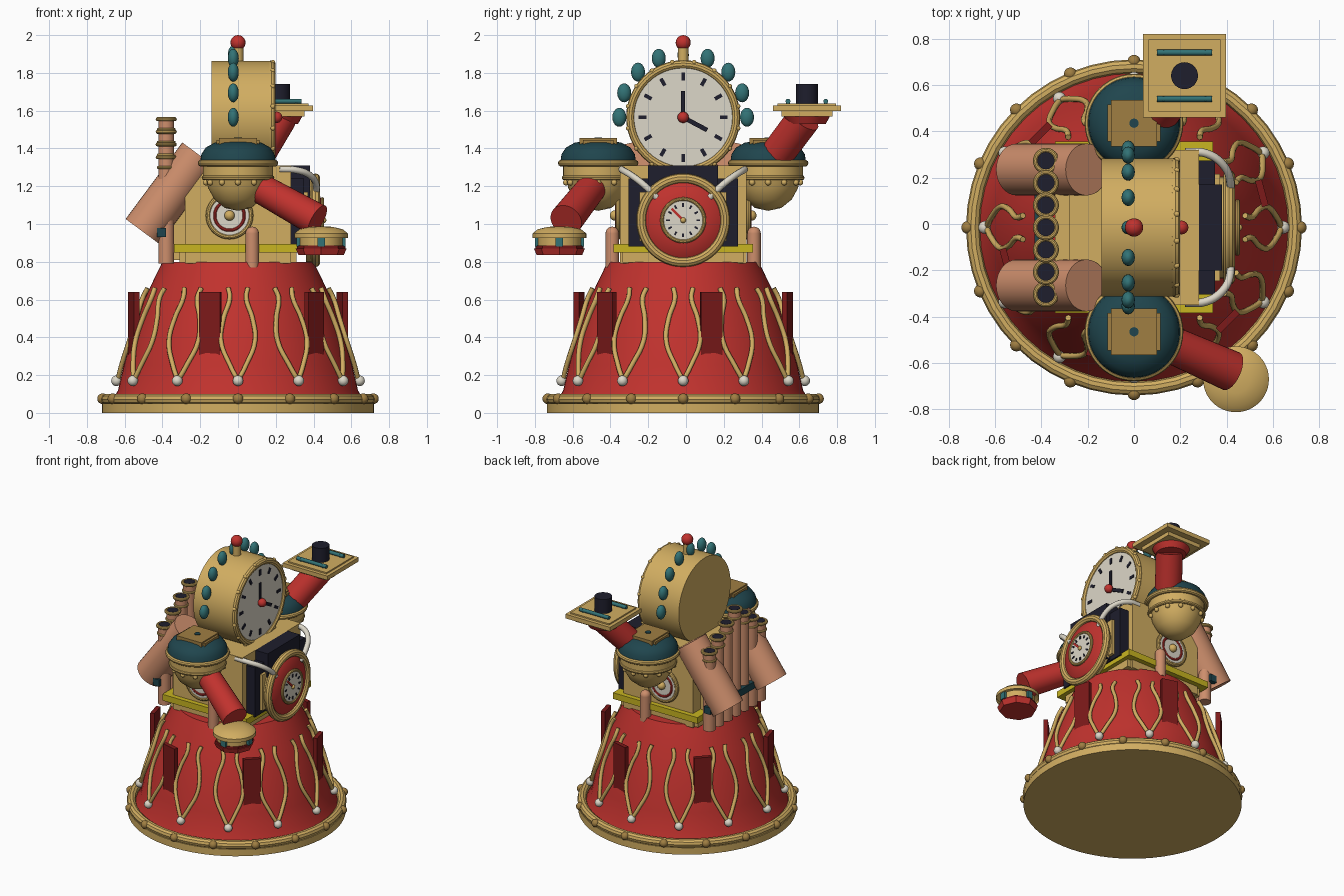
import bpy
import bmesh
from math import sin, cos, pi, radians
from mathutils import Vector, Matrix, Euler

old = bpy.data.objects.get("Cube")
if old:
    bpy.data.objects.remove(old)

SHIFT = Vector((0, -0.015, 0))


def material(name, r, g, b):
    m = bpy.data.materials.new(name)
    m.use_nodes = True
    m.diffuse_color = (r, g, b, 1)
    m.node_tree.nodes["Principled BSDF"].inputs["Base Color"].default_value = (r, g, b, 1)
    return m


GOLD = material("gold", .64, .42, .12)
BRONZE = material("dark gold", .35, .21, .055)
RED = material("red", .53, .032, .027)
MAROON = material("maroon", .2, .01, .01)
PETROL = material("dark teal", .014, .06, .075)
TEAL = material("teal", .032, .17, .18)
CREAM = material("cream", .72, .68, .58)
BLACK = material("near black", .013, .013, .026)
COPPER = material("copper", .61, .27, .15)
YELLOW = material("yellow", .58, .46, .015)


def finish(name, bm, mat):
    bmesh.ops.recalc_face_normals(bm, faces=bm.faces[:])
    me = bpy.data.meshes.new(name)
    bm.to_mesh(me)
    bm.free()
    me.materials.append(mat)
    me.shade_smooth()
    me.set_sharp_from_angle(angle=radians(35))
    ob = bpy.data.objects.new(name, me)
    ob.location = SHIFT
    bpy.context.collection.objects.link(ob)
    return ob


def box(name, mat, center, size, rot=(0, 0, 0)):
    bm = bmesh.new()
    m = Matrix.Translation(center) @ Euler(rot).to_matrix().to_4x4() @ Matrix.Diagonal((*size, 1))
    bmesh.ops.create_cube(bm, size=1, matrix=m)
    return finish(name, bm, mat)


def rod(name, mat, a, b, r1, r2=None, sides=32):
    a, b = Vector(a), Vector(b)
    d = b - a
    bm = bmesh.new()
    m = Matrix.Translation((a + b) / 2) @ d.to_track_quat("Z", "Y").to_matrix().to_4x4()
    bmesh.ops.create_cone(bm, cap_ends=True, segments=sides, radius1=r1,
                          radius2=r1 if r2 is None else r2, depth=d.length, matrix=m)
    return finish(name, bm, mat)


def ball(name, mat, center, radii, seg=16):
    if not isinstance(radii, tuple):
        radii = (radii,) * 3
    bm = bmesh.new()
    m = Matrix.Translation(center) @ Matrix.Diagonal((*radii, 1))
    bmesh.ops.create_uvsphere(bm, u_segments=seg, v_segments=seg // 2 + 2, radius=1, matrix=m)
    return finish(name, bm, mat)


def lathe(name, mat, profile, center=(0, 0, 0), axis="Z", steps=48):
    """Spin (radius, height) points around an axis."""
    bm = bmesh.new()
    verts = [bm.verts.new((r, 0, h)) for r, h in profile]
    edges = [bm.edges.new(p) for p in zip(verts, verts[1:])]
    bmesh.ops.spin(bm, geom=verts + edges, cent=(0, 0, 0), axis=(0, 0, 1),
                   angle=2 * pi, steps=steps, use_merge=True)
    bmesh.ops.remove_doubles(bm, verts=bm.verts[:], dist=1e-4)
    turn = Vector({"X": (1, 0, 0), "Y": (0, 1, 0), "Z": (0, 0, 1)}[axis]).to_track_quat("Z", "Y")
    bm.transform(Matrix.Translation(center) @ turn.to_matrix().to_4x4())
    return finish(name, bm, mat)


def ring(name, mat, center, major, minor, axis="Z"):
    pts = [(major + minor * cos(i * pi / 5), minor * sin(i * pi / 5)) for i in range(11)]
    return lathe(name, mat, pts, center, axis)


def tube(name, mat, points, radius):
    cu = bpy.data.curves.new(name, "CURVE")
    cu.dimensions = "3D"
    cu.bevel_depth, cu.bevel_resolution, cu.resolution_u = radius, 2, 5
    cu.use_fill_caps = True
    sp = cu.splines.new("BEZIER")
    sp.bezier_points.add(len(points) - 1)
    for bp, p in zip(sp.bezier_points, points):
        bp.co = p
        bp.handle_left_type = bp.handle_right_type = "AUTO"
    cu.materials.append(mat)
    ob = bpy.data.objects.new(name, cu)
    ob.location = SHIFT
    bpy.context.collection.objects.link(ob)


def polar(r, a, z):
    return Vector((r * cos(a), r * sin(a), z))


# Base plate with studded rim
rod("base_plate", GOLD, (0, 0, 0), (0, 0, .05), .72, sides=64)
ring("base_rim", GOLD, (0, 0, .072), .695, .03)
for i in range(16):
    ball("rim_stud", BRONZE, polar(.717, i * pi / 8, .075), .028)

# Bell-shaped skirt
BELL = [(.68, .04), (.635, .12), (.605, .25), (.566, .39), (.497, .6), (.4, .8)]


def bell_radius(z):
    for (r0, z0), (r1, z1) in zip(BELL, BELL[1:]):
        if z <= z1:
            return r0 + (r1 - r0) * (z - z0) / (z1 - z0)
    return BELL[-1][0]


lathe("skirt", RED, BELL + [(0, .8)], steps=64)
LEAF = [(.17, 0), (.25, .04), (.38, .088), (.5, .075), (.61, .042), (.66, .05)]
for i in range(12):
    a = i * pi / 6
    for s in (1, -1):
        tube("skirt_loop", GOLD,
             [polar(bell_radius(z) + .014, a + s * w / bell_radius(z), z) for z, w in LEAF], .013)
    ball("loop_bead", CREAM, polar(bell_radius(.17) + .02, a, .17), .028)
for i in range(6):
    a = radians(15 + 60 * i)
    box("skirt_panel", MAROON, polar(.571, a, .445), (.03, .116, .39), (0, 0, a))

# Body box
box("body", GOLD, (0, 0, 1.05), (.56, .67, .52))
box("body_foot", GOLD, (0, 0, .83), (.62, .64, .07))
box("body_ledge", YELLOW, (0, 0, .872), (.68, .74, .045))
box("body_back", GOLD, (-.29, 0, 1.03), (.1, .5, .44))
box("front_panel", BLACK, (.31, 0, 1.06), (.08, .58, .36))
box("front_panel_tall", BLACK, (.33, 0, 1.1), (.1, .37, .42))
box("front_panel_trim", GOLD, (.325, 0, 1.04), (.09, .46, .26))

# Front gauge
rod("gauge_mount", GOLD, (.36, 0, 1.02), (.4, 0, 1.02), .22, sides=48)
lathe("gauge_dish", RED, [(.22, 0), (.2, .02), (.11, .045), (0, .045)], (.395, 0, 1.02), "X")
ring("gauge_rim", GOLD, (.41, 0, 1.02), .222, .026, "X")
rod("gauge_face", CREAM, (.43, 0, 1.02), (.45, 0, 1.02), .11)
ring("gauge_bezel", GOLD, (.447, 0, 1.02), .112, .01, "X")
box("gauge_hand", RED, (.453, -.03, 1.05), (.006, .09, .014), (-pi / 4, 0, 0))
ball("gauge_pin", GOLD, (.453, 0, 1.02), .015)


def ticks(name, center, radius, length, width):
    for i in range(12):
        a = i * pi / 6
        pos = Vector(center) + Vector((0, sin(a), cos(a))) * radius
        box(name, BLACK, pos, (.008, width, length), (-a, 0, 0))


ticks("gauge_tick", (.451, 0, 1.02), .08, .02, .01)

# Clock drum and dial
C = 1.565
rod("clock_drum", GOLD, (-.14, 0, C), (.18, 0, C), .298, sides=64)
ring("clock_rim", GOLD, (.178, 0, C), .28, .022, "X")
rod("clock_face", CREAM, (.17, 0, C), (.186, 0, C), .262, sides=64)
ticks("clock_tick", (.187, 0, C), .215, .042, .02)
box("minute_hand", BLACK, (.19, 0, C + .07), (.008, .022, .14))
box("hour_hand", BLACK, (.19, .065, C - .035), (.008, .14, .024), (radians(-28), 0, 0))
ball("clock_pin", RED, (.205, 0, C), .03)
for i in range(16):
    a = (i + .5) * pi / 8
    ball("clock_rivet", GOLD, (.185, .296 * cos(a), C + .296 * sin(a)), .013, 10)
for i in range(9):
    a = i * pi / 8
    if i != 4:
        ball("crest_egg", TEAL, (-.025, .338 * cos(a), C + .338 * sin(a)), (.029, .037, .05))
ball("crest_egg_rear", TEAL, (-.025, 0, C + .33), (.029, .03, .05))
rod("finial_post", GOLD, (0, 0, 1.85), (0, 0, 1.94), .028)
ball("finial", RED, (0, 0, 1.96), .04)

for s in (1, -1):
    # Shoulder
    y = s * .45
    lathe("shoulder_bowl", GOLD, [(0, 1.07), (.07, 1.085), (.125, 1.13), (.158, 1.19),
                                  (.17, 1.24), (.185, 1.25), (.185, 1.33), (0, 1.33)], (0, y, 0))
    ring("shoulder_band", GOLD, (0, y, 1.322), .195, .018)
    ring("shoulder_lower_band", GOLD, (0, y, 1.245), .178, .014)
    for i in range(12):
        ball("shoulder_stud", GOLD, polar(.17, i * pi / 6, 1.22) + Vector((0, y, 0)), .016, 10)
    lathe("shoulder_dome", PETROL, [(.2, 1.33), (.194, 1.37), (.17, 1.405), (.125, 1.43),
                                    (.06, 1.442), (0, 1.445)], (0, y, 0))
    box("shoulder_tile", BRONZE, (0, y, 1.432), (.2, .2, .045))
    box("shoulder_tile_cross", BRONZE, (0, y, 1.428), (.23, .16, .035))
    rod("shoulder_dot", PETROL, (0, y, 1.45), (0, y, 1.459), .02, sides=16)
    box("shoulder_link", GOLD, (0, s * .33, 1.25), (.16, .1, .1))

    # Side gauge and stub pipe
    y = s * .345
    rod("side_gauge_face", CREAM, (-.045, s * .3, 1.045), (-.045, s * .355, 1.045), .11)
    ring("side_gauge_rim", GOLD, (-.045, y, 1.045), .112, .014, "Y")
    ring("side_gauge_red_ring", RED, (-.045, s * .352, 1.045), .078, .009, "Y")
    ball("side_gauge_pin", GOLD, (-.045, s * .36, 1.045), .028)
    rod("stub_pipe", COPPER, (.075, s * .375, .77), (.075, s * .375, .95), .036, sides=20)
    ball("stub_pipe_cap", COPPER, (.075, s * .375, .95), .036)

    # White hose from body to front panel
    tube("hose", CREAM, [(.22, s * .325, 1.29), (.31, s * .32, 1.285), (.385, s * .27, 1.255),
                         (.415, s * .2, 1.2), (.41, s * .14, 1.14)], .018)

    # Slanted rear bellows
    rod("bellows", COPPER, (-.505, s * .25, .96), (-.205, s * .25, 1.365), .112)

# Organ pipes
for i in range(-3, 4):
    y, top = i * .096, 1.56 - abs(i) * .067
    rod("organ_pipe", COPPER, (-.38, y, .79), (-.38, y, top), .042, sides=24)
    ring("pipe_lip", GOLD, (-.38, y, top - .005), .045, .011)
    ring("pipe_collar", GOLD, (-.38, y, top - .06), .042, .008)
    rod("pipe_mouth", BLACK, (-.38, y, top), (-.38, y, top + .004), .037, sides=24)
box("pipe_strap", PETROL, (-.405, 0, .955), (.05, .7, .05))

# Lowered arm with domed hand
rod("right_arm", RED, (.08, -.47, 1.21), (.42, -.62, 1.02), .078, .088)
HX, HY = .44, -.655
lathe("hand_dome", GOLD, [(.142, .925), (.142, .95), (.115, .972), (.06, .985), (0, .988)], (HX, HY, 0))
rod("hand_core", GOLD, (HX, HY, .87), (HX, HY, .93), .115)
rod("hand_pad", RED, (HX, HY, .835), (HX, HY, .87), .12, .135, sides=8)
rod("hand_pad_band", MAROON, (HX, HY, .868), (HX, HY, .885), .128, sides=8)
for i in range(4):
    box("hand_clip", TEAL, polar(.115, i * pi / 2, .905) + Vector((HX, HY, 0)),
        (.03, .04, .05), (0, 0, i * pi / 2))

# Raised arm with tray
rod("left_arm", RED, (.08, .46, 1.32), (.22, .64, 1.56), .088, .09)
TX, TY = .218, .655
rod("tray_flare", RED, (TX, TY, 1.53), (TX, TY, 1.575), .1, .125)
box("tray_base", GOLD, (TX, TY, 1.585), (.27, .27, .03))
box("tray", GOLD, (TX, TY, 1.613), (.36, .36, .03))
box("tray_top", GOLD, (TX, TY, 1.625), (.31, .31, .025))
rod("tray_cup", BLACK, (TX, TY, 1.63), (TX, TY, 1.74), .058)
for s in (1, -1):
    rod("tray_rail", TEAL, (TX - .118, TY + s * .1, 1.65), (TX + .118, TY + s * .1, 1.65), .013, sides=12)
    for e in (1, -1):
        rod("rail_post", TEAL, (TX + e * .09, TY + s * .1, 1.63), (TX + e * .09, TY + s * .1, 1.66), .01, sides=8)
